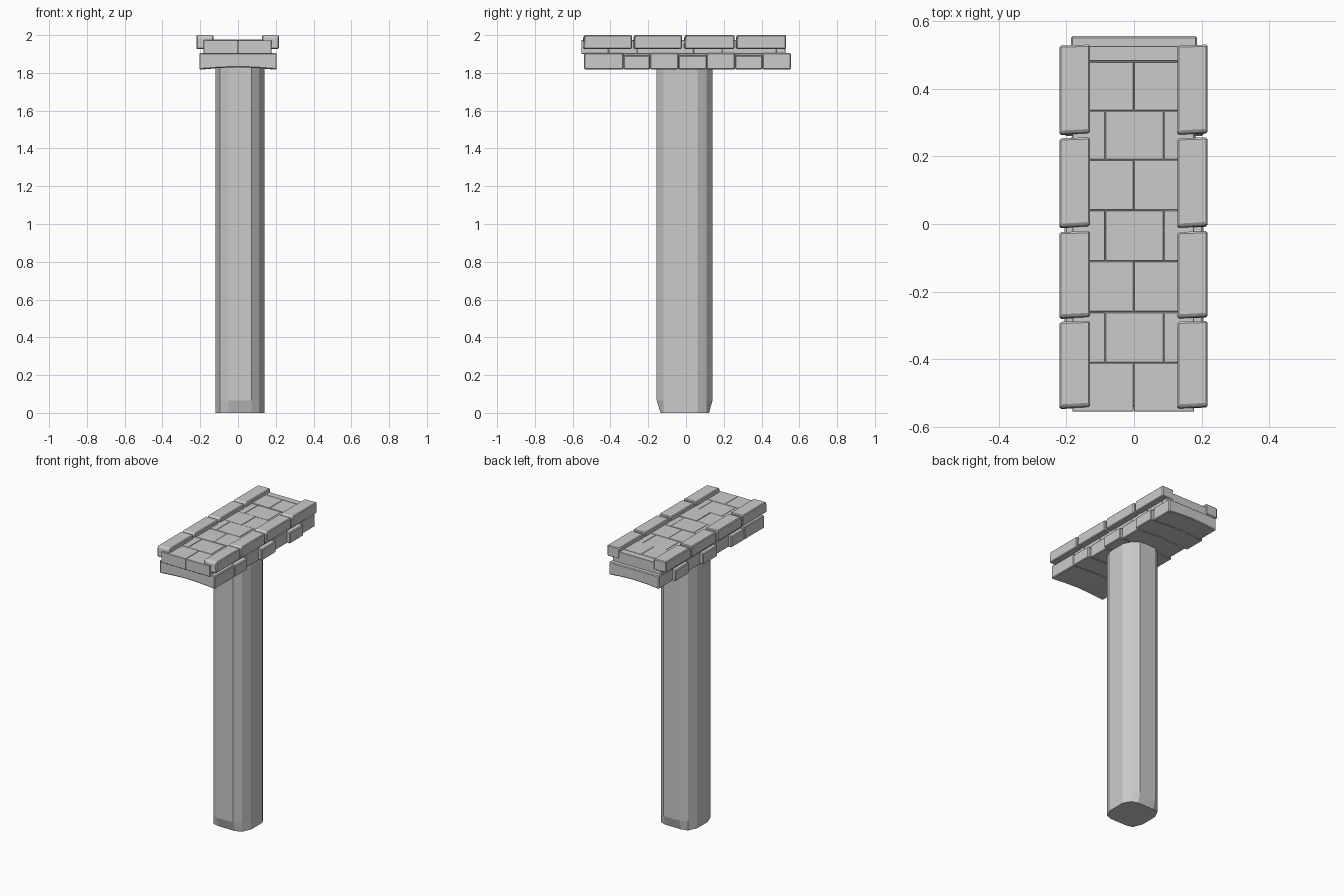
import bpy, bmesh, random

if "Cube" in bpy.data.objects:
    bpy.data.objects.remove(bpy.data.objects["Cube"])
random.seed(4)


def loft(name, rings, bevel=0.0):
    """Solid from a list of matching closed rings of 3D points."""
    bm = bmesh.new()
    vs = [[bm.verts.new(p) for p in r] for r in rings]
    n = len(rings[0])
    for a, b in zip(vs, vs[1:]):
        for i in range(n):
            bm.faces.new((a[i], a[(i + 1) % n], b[(i + 1) % n], b[i]))
    bm.faces.new(vs[0][::-1])
    bm.faces.new(vs[-1])
    bmesh.ops.recalc_face_normals(bm, faces=bm.faces)
    me = bpy.data.meshes.new(name)
    bm.to_mesh(me)
    bm.free()
    ob = bpy.data.objects.new(name, me)
    bpy.context.collection.objects.link(ob)
    if bevel:
        m = ob.modifiers.new("worn_edges", 'BEVEL')
        m.width = bevel
        m.segments = 1
    return ob


def prism_y(name, profile, y0, y1, bevel=0.0):
    return loft(name, [[(x, y, z) for x, z in profile] for y in (y0, y1)], bevel)


# pillar: twelve uneven sides, front and back chamfered at the foot
sec = [(-.05, -.155), (.072, -.155), (.112, -.12), (.14, -.06), (.14, .06),
       (.112, .108), (.068, .14), (-.05, .14), (-.092, .112), (-.12, .055),
       (-.12, -.06), (-.095, -.125)]
foot = [(x, max(-.135, min(.122, y)), 0) for x, y in sec]
loft("pillar", [foot, [(x, y, .065) for x, y in sec], [(x, y, 1.84) for x, y in sec]])

# lower course: alternating wide and narrow stones with a shallow arched underside
edges = [-.54, -.33, -.19, -.04, .11, .26, .405, .555]
for i, (a, b) in enumerate(zip(edges, edges[1:])):
    wide = i % 2 == 1 or i == 0
    w = .205 if wide else .186
    top = 1.893 if wide and i else 1.905
    prof = [(-w, 1.818), (-.1, 1.826), (0, 1.83), (.1, 1.826), (w, 1.818),
            (w, top), (-w, top)]
    prism_y("lower_stone", prof, a, b, .005)

# core that closes the joints between the two courses
prism_y("deck_core", [(-.178, 1.835), (.172, 1.835), (.172, 1.967), (-.178, 1.967)], -.535, .52)

# upper course: paving rows alternating two and three slabs
rows = [-.555, -.41, -.26, -.11, .04, .19, .335, .48, .527]
for i, (a, b) in enumerate(zip(rows, rows[1:])):
    xs = [-.183, -.001, .178] if i % 2 == 0 else [-.183, -.085, .088, .178]
    if i == 7:
        xs = [-.183, .178]
    for x0, x1 in zip(xs, xs[1:]):
        t = 1.974 + random.uniform(-.002, .002)
        g = .0008
        prism_y("paving_slab", [(x0 + g, 1.9), (x1 - g, 1.9), (x1 - g, t), (x0 + g, t)],
                a + g, b - g, .0015)

# kerbs: four blocks on each side, skewed at their front ends
kerbs = [(-.547, -.286), (-.281, -.021), (-.013, .256), (.262, .53)]
for x0, x1 in ((-.22, -.13), (.128, .217)):
    for a, b in kerbs:
        def ring(z, da, db):
            return [(x0, a + da, z), (x1, a + da + .005, z), (x1, b, z), (x0, b - db, z)]
        loft("kerb_block", [ring(1.927, 0, .003), ring(1.985, .002, .003), ring(2.0, .009, .003)], .005)
